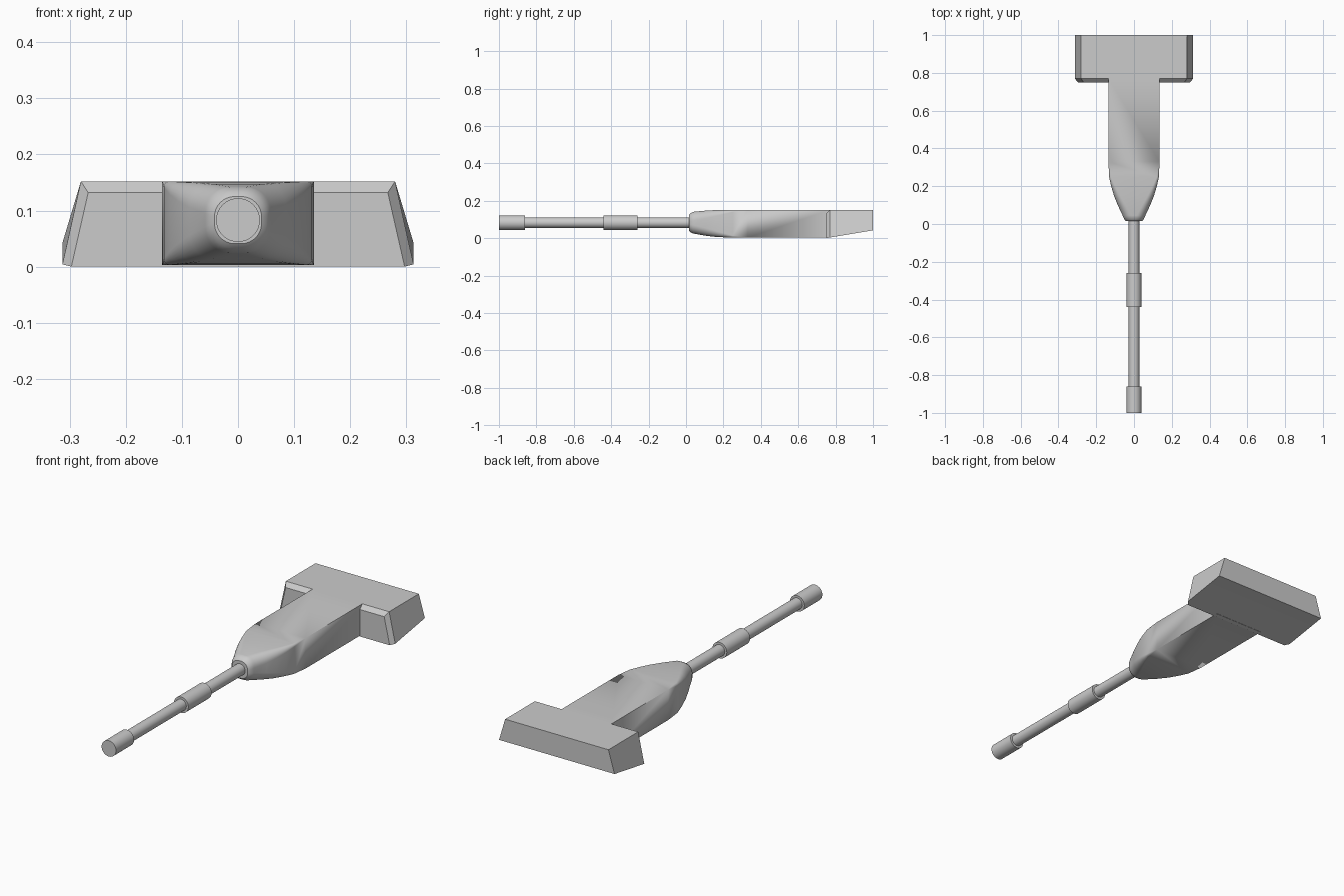
import bpy, bmesh
from math import sin, cos, pi

if "Cube" in bpy.data.objects:
    bpy.data.objects.remove(bpy.data.objects["Cube"])

AXIS_Z = 0.083


def loft(name, rings, angle=35):
    """Skin a list of matching closed rings and cap both ends."""
    bm = bmesh.new()
    loops = [[bm.verts.new(p) for p in ring] for ring in rings]
    n = len(loops[0])
    for a, b in zip(loops, loops[1:]):
        for i in range(n):
            j = (i + 1) % n
            bm.faces.new((a[i], a[j], b[j], b[i]))
    bm.faces.new(loops[0][::-1])
    bm.faces.new(loops[-1])
    bmesh.ops.remove_doubles(bm, verts=bm.verts, dist=1e-5)
    bmesh.ops.recalc_face_normals(bm, faces=bm.faces)
    mesh = bpy.data.meshes.new(name)
    bm.to_mesh(mesh)
    bm.free()
    obj = bpy.data.objects.new(name, mesh)
    bpy.context.collection.objects.link(obj)
    bpy.ops.object.select_all(action='DESELECT')
    obj.select_set(True)
    bpy.context.view_layer.objects.active = obj
    bpy.ops.object.shade_smooth_by_angle(angle=angle * pi / 180)
    return obj


def rounded_rect(y, hw, z0, z1, r, seg=8):
    """Rounded rectangle across the y axis."""
    pts = []
    for k, (sx, top) in enumerate(((1, 1), (-1, 1), (-1, 0), (1, 0))):
        cx = sx * (hw - r)
        cz = z1 - r if top else z0 + r
        for i in range(seg + 1):
            a = (k + i / seg) * pi / 2
            pts.append((cx + r * cos(a), y, cz + r * sin(a)))
    return pts


def circle(y, r, n=32):
    return [(r * cos(2 * pi * i / n), y, AXIS_Z + r * sin(2 * pi * i / n)) for i in range(n)]


def trapezoid(y, bottom, top, z0, z1):
    return [(-bottom, y, z0), (bottom, y, z0), (top, y, z1), (-top, y, z1)]


# Handle: small lip, rounded nose flaring into a rectangular neck
sections = [
    (0.015, 0.042, 0.041, 0.125, 0.036),
    (0.022, 0.050, 0.033, 0.133, 0.042),
    (0.038, 0.058, 0.025, 0.141, 0.046),
    (0.045, 0.060, 0.024, 0.142, 0.046),
    (0.100, 0.086, 0.014, 0.147, 0.042),
    (0.150, 0.106, 0.008, 0.150, 0.034),
    (0.200, 0.121, 0.005, 0.151, 0.023),
    (0.250, 0.132, 0.003, 0.152, 0.011),
    (0.330, 0.135, 0.003, 0.152, 0.0),
    (0.770, 0.135, 0.003, 0.152, 0.0),
]
loft("handle_body", [rounded_rect(*s) for s in sections])

# Crosswise head: bevelled front, flared sides, underside rising to the back
loft("cross_head", [
    trapezoid(0.75, 0.297, 0.267, 0.0, 0.132),
    trapezoid(0.77, 0.313, 0.280, 0.004, 0.152),
    trapezoid(1.00, 0.313, 0.280, 0.042, 0.152),
], angle=5)

# Rod and its two collars
loft("rod", [circle(-0.99, 0.028), circle(0.05, 0.028)])
for name, y0, y1 in (("tip_collar", -1.0, -0.86), ("middle_collar", -0.44, -0.26)):
    loft(name, [circle(y0, 0.039), circle(y1, 0.039)])
